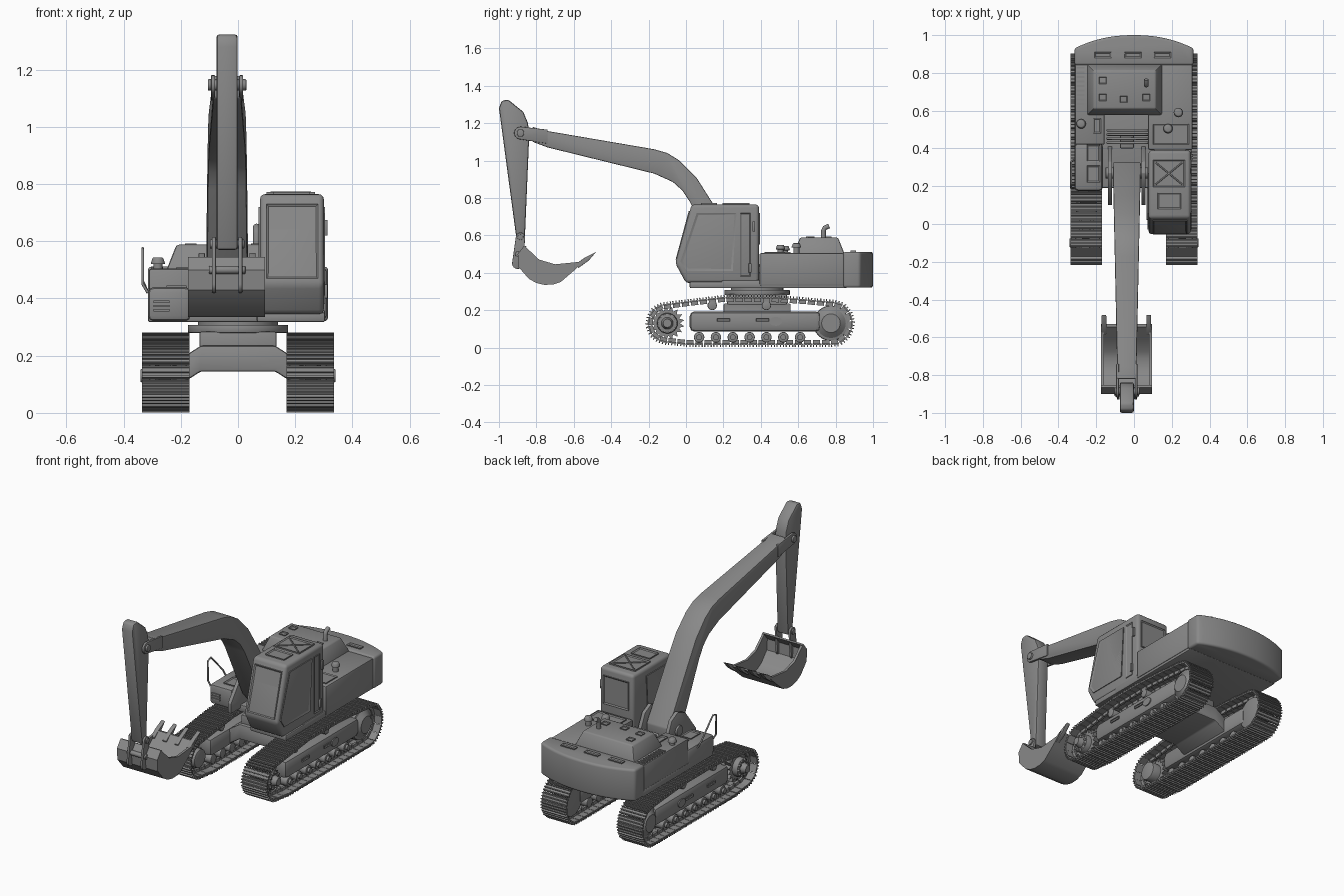
import bpy, bmesh
from math import sin, cos, pi, radians
from mathutils import Vector, Matrix

default_cube = bpy.data.objects.get("Cube")
if default_cube:
    bpy.data.objects.remove(default_cube)

grey = bpy.data.materials.new("plain grey")
grey.use_nodes = True
grey.diffuse_color = (.25, .25, .25, 1)
grey.node_tree.nodes["Principled BSDF"].inputs["Base Color"].default_value = grey.diffuse_color


# ---------- helpers ----------
def finish(name, bm, bevel=0, segments=2):
    """Bevel the hard edges, mark what stays sharp, and make the object."""
    bmesh.ops.recalc_face_normals(bm, faces=bm.faces)
    bm.normal_update()
    if bevel:
        hard = [e for e in bm.edges if e.calc_face_angle(0) > radians(30)]
        bmesh.ops.bevel(bm, geom=hard, offset=bevel, segments=segments,
                        profile=.5, affect='EDGES', clamp_overlap=True)
        bm.normal_update()
    for face in bm.faces:
        face.smooth = True
    for edge in bm.edges:
        edge.smooth = edge.calc_face_angle(0) < radians(35)
    mesh = bpy.data.meshes.new(name)
    bm.to_mesh(mesh)
    bm.free()
    mesh.materials.append(grey)
    obj = bpy.data.objects.new(name, mesh)
    bpy.context.scene.collection.objects.link(obj)
    return obj


def add_box(bm, size, matrix):
    bmesh.ops.create_cube(bm, size=1, matrix=matrix @ Matrix.Diagonal((*size, 1)))


def box(name, xs, ys, zs, bevel=.008):
    bm = bmesh.new()
    spans = (xs, ys, zs)
    centre = Vector([sum(s) / 2 for s in spans])
    add_box(bm, [s[1] - s[0] for s in spans], Matrix.Translation(centre))
    return finish(name, bm, bevel)


def place(axis, point, t):
    a, b = point
    return {"x": (t, a, b), "y": (a, t, b), "z": (a, b, t)}[axis]


def prism(name, points, axis, start, end, bevel=0, shape=None, inset=0, segments=2):
    """Extrude a flat profile along an axis; optionally sink its end face."""
    bm = bmesh.new()
    rings = [[bm.verts.new(place(axis, p, t)) for p in points] for t in (start, end)]
    bm.faces.new(rings[0])
    cap = bm.faces.new(rings[1])
    count = len(points)
    for i in range(count):
        j = (i + 1) % count
        bm.faces.new((rings[0][i], rings[0][j], rings[1][j], rings[1][i]))
    if shape:
        for vert in bm.verts:
            shape(vert.co)
    if inset:
        bmesh.ops.recalc_face_normals(bm, faces=bm.faces)
        bm.normal_update()
        bmesh.ops.inset_region(bm, faces=[cap], thickness=inset, depth=-.005)
    return finish(name, bm, bevel, segments)


def panel(name, xs, ys, axis, start, end, shape=None, inset=.01):
    (a, b), (c, d) = xs, ys
    return prism(name, [(a, c), (b, c), (b, d), (a, d)], axis, start, end,
                 shape=shape, inset=inset)


def rod(name, start, end, radius, end_radius=None, sides=24, bevel=0):
    bm = bmesh.new()
    start, end = Vector(start), Vector(end)
    way = end - start
    turn = way.to_track_quat('Z', 'Y').to_matrix().to_4x4()
    bmesh.ops.create_cone(bm, cap_ends=True, segments=sides, radius1=radius,
                          radius2=radius if end_radius is None else end_radius,
                          depth=way.length, matrix=Matrix.Translation((start + end) / 2) @ turn)
    return finish(name, bm, bevel)


def tube(name, points, radius):
    curve = bpy.data.curves.new(name, 'CURVE')
    curve.dimensions = '3D'
    curve.bevel_depth = radius
    curve.bevel_resolution = 2
    curve.use_fill_caps = True
    spline = curve.splines.new('POLY')
    spline.points.add(len(points) - 1)
    for target, p in zip(spline.points, points):
        target.co = (*p, 1)
    curve.materials.append(grey)
    bpy.context.scene.collection.objects.link(bpy.data.objects.new(name, curve))


def arc(centre, radius, first, last, steps=16):
    angles = [radians(first + (last - first) * i / steps) for i in range(steps + 1)]
    return [Vector((centre[0] + radius * cos(a), centre[1] + radius * sin(a))) for a in angles]


# ---------- crawler tracks ----------
sprocket, idler = (-.1, .13), (.775, .13)
loop = arc(sprocket, .1, 90, 260) + [Vector((.02, .017))] + arc(idler, .112, 270, 450)
loop += [Vector(p) for p in ((.6, .257), (.45, .266), (.2, .266), (.08, .252))]


def walk(path, count):
    """Evenly spaced points and directions round a closed path."""
    legs = [(p, path[(i + 1) % len(path)] - p) for i, p in enumerate(path)]
    step = sum(leg.length for _, leg in legs) / count
    travelled, reach = 0, 0
    for start, leg in legs:
        while reach < travelled + leg.length - 1e-6:
            yield start + leg.normalized() * (reach - travelled), leg.normalized(), step
            reach += step
        travelled += leg.length


for side, label in ((1, "left"), (-1, "right")):
    middle = side * .2525
    bm = bmesh.new()
    for spot, way, pitch in walk(loop, 50):
        frame = Matrix(((-1, 0, 0, middle), (0, way.x, way.y, spot.x),
                        (0, way.y, -way.x, spot.y), (0, 0, 0, 1)))
        add_box(bm, (.165, pitch * .94, .008), frame)
        for shift in (-.36, 0, .36):
            add_box(bm, (.165, .006, .012), frame @ Matrix.Translation((0, shift * pitch, .009)))
        for shift in (-.03, .03):
            add_box(bm, (.014, pitch * .8, .02), frame @ Matrix.Translation((shift, 0, -.012)))
    finish(label + "_track_shoes", bm)

    def across(name, y, z, radius, inner, outer, end_radius=None, bevel=0):
        return rod(f"{label}_{name}", (side * inner, y, z), (side * outer, y, z),
                   radius, end_radius, bevel=bevel)

    # drive sprocket, idler and rollers
    teeth = 17
    star = [arc(sprocket, .092 if i % 2 else .068, i * 180 / teeth, 0, 1)[0]
            for i in range(teeth * 2)]
    prism(label + "_sprocket", star, "x", side * .235, side * .275)
    across("sprocket_drum", *sprocket, .055, .18, .31, bevel=.008)
    across("sprocket_hub", *sprocket, .035, .3, .341, .022)
    for bolt in arc(sprocket, .045, 0, 324, 9):
        across("sprocket_bolt", *bolt, .007, .3, .318)
    across("idler_wheel", *idler, .095, .205, .285, bevel=.01)
    across("idler_cover", *idler, .085, .28, .31, .05)
    for i in range(7):
        across("track_roller", .07 + i * .09, .055, .028, .21, .295, bevel=.005)
        across("roller_cap", .07 + i * .09, .055, .015, .29, .308)
    for y in (.14, .43):
        across("carrier_roller", y, .225, .025, .2, .29, bevel=.005)

    # side beam with slots
    inner, outer = sorted((side * .195, side * .305))
    box(label + "_track_beam", (inner, outer), (.02, .72), (.085, .193), .025)
    for y in (.2, .41):
        panel(label + "_beam_slot", (y - .035, y + .035), (.14, .156), "x",
              side * .303, side * .311, inset=.004)
    prism(label + "_beam_cover", [((p.x - .48) * 1.4 + .48, p.y) for p in arc((.48, .14), .024, 0, 345, 23)],
          "x", side * .303, side * .311)

# ---------- undercarriage centre and swing ring ----------
cross = [(.2, .1), (.13, .145), (-.13, .145), (-.2, .1), (-.2, .19), (-.13, .235), (.13, .235), (.2, .19)]
prism("cross_frame", cross, "y", .2, .56, .008)
box("cross_frame_top", (-.135, .135), (.22, .54), (.2, .285))
rod("swing_ring", (0, .38, .28), (0, .38, .308), .175, sides=48, bevel=.004)
rod("swing_bearing", (0, .38, .3), (0, .38, .33), .14, sides=48)

# ---------- upper structure ----------
box("deck", (-.315, .305), (.19, .86), (.317, .36))
box("cab_floor", (.065, .305), (.02, .42), (.317, .352))
box("left_housing", (.075, .31), (.392, .845), (.33, .505), .01)
box("right_housing", (-.312, -.155), (.42, .845), (.33, .505), .01)
box("front_tank", (-.315, -.165), (.175, .43), (.32, .44), .02)
box("middle_housing", (-.16, .08), (.6, .845), (.33, .5))
rear = [(-.315 + .63 * i / 20, 1 - .07 * abs(i / 10 - 1) ** 2.2) for i in range(21)]
prism("counterweight", [(-.315, .84)] + rear + [(.315, .84)], "z", .32, .512, .014, segments=3)
for x in (-.165, -.005, .15):
    panel("counterweight_slot", (x - .045, x + .045), (.88, .91), "z", .511, .518)


def slope_ends(co):
    if co.z > .55:
        co.y += .035 if co.y < .7 else -.035


hood = [(-.25, .5), (-.215, .588), (.115, .588), (.15, .5)]
prism("engine_hood", hood, "y", .575, .848, .008, slope_ends)
for x, y in ((-.165, .76), (-.165, .67), (.065, .67), (-.055, .66)):
    panel("hood_vent", (x - .02, x + .02), (y - .018, y + .018), "z", .587, .593, inset=.005)
for i in range(9):
    y = .63 + i * .024
    box("side_louvre", (-.305, -.262), (y, y + .01), (.503, .511), 0)
for y in (.22, .33):
    panel("tank_lid", (-.25, -.18), (y, y + .09), "z", .439, .446)
panel("housing_lid", (-.215, -.175), (.48, .56), "z", .504, .511)
panel("left_lid", (.1, .29), (.42, .53), "z", .504, .511)
for z in (.355, .37, .385):
    box("tank_louvre", (-.295, -.24), (.169, .177), (z, z + .008), 0)

# exhaust, caps and filters
tube("exhaust_pipe", [(.065, .735, .57), (.065, .735, .625), (.065, .742, .64), (.065, .765, .65)], .013)
for x, y, z in ((.235, .59, .5), (.18, .505, .49), (-.28, .53, .485)):
    rod("filter_stem", (x, y, z), (x, y, z + .05), .016)
    rod("filter_cap", (x, y, z + .035), (x, y, z + .058), .026, .018, bevel=.003)
tube("handrail", [(-.315, .19, .42), (-.333, .19, .45), (-.333, .19, .565), (-.333, .22, .575),
                  (-.333, .33, .46), (-.315, .34, .42)], .005)

# valve block and hoses behind the boom
box("valve_block", (-.075, .0), (.4, .47), (.35, .46))
for i in range(4):
    y = .43 + i * .022
    tube("hose", [(-.14, y, .43), (-.11, y, .48), (.05, y, .48)]
         + [(.05 + .04 * sin(a * pi / 6), y, .44 + .04 * cos(a * pi / 6)) for a in range(1, 5)], .007)

# ---------- cab ----------
cab = [(.03, .765), (.39, .765), (.39, .345), (0, .345), (-.057, .45)]
prism("cab", cab, "x", .077, .3, .018, segments=3)
window = [(.058, .72), (.27, .72), (.25, .41), (.005, .41), (-.03, .46)]
for name, start, end in (("door_window", .297, .305), ("inner_window", .08, .072)):
    prism(name, window, "x", start, end, inset=.014)
panel("door_rear_panel", (.29, .345), (.38, .72), "x", .297, .304)
box("door_handle", (.3, .313), (.335, .35), (.4, .45), .003)
box("grab_handle", (.3, .313), (.355, .37), (.62, .675), .003)


def lean(co):
    co.y += (co.z - .45) * .27


panel("windscreen", (.1, .28), (.47, .73), "y", -.053, -.061, lean)
panel("rear_window", (.105, .275), (.55, .72), "y", .388, .396)
panel("roof_hatch", (.1, .27), (.195, .34), "z", .764, .773)
panel("front_roof_hatch", (.125, .25), (.08, .165), "z", .764, .772)
for y, z in ((.21, .325), (.325, .21)):
    tube("hatch_brace", [(.115, y, .77), (.255, z, .77)], .004)

# ---------- boom ----------
boom = [(-.82, 1.18), (-.755, 1.16), (-.17, 1.06), (-.1, 1.04), (-.035, 1), (.055, .91), (.15, .76),
        (.325, .47), (.325, .4), (.24, .38), (.195, .43), (.02, .78), (-.02, .84), (-.07, .885),
        (-.17, .93), (-.74, 1.07), (-.82, 1.1)]


def flare(co):
    half = .05 + .024 * min(1, max(0, (co.y + .8) / 1.1))
    co.x = -.038 + (half if co.x > 0 else -half)


prism("boom", boom, "x", -1, 1, .006, flare)
tip = arc((-.885, 1.147), .034, 90, 270, 10) + [Vector((-.74, 1.09)), Vector((-.74, 1.165))]
foot = [(.1, .34), (.1, .4), (.2, .53), (.27, .56), (.33, .53), (.42, .34)]
link = arc((-.885, .59), .025, 0, 180, 8) + arc((-.9, .45), .03, 180, 360, 8)
for name, profile, gap, thick in (("boom_fork", tip, .042, .014), ("boom_bracket", foot, .078, .022),
                                  ("bucket_link", link, .039, .014)):
    for side in (-1, 1):
        prism(name, profile, "x", -.038 + side * gap, -.038 + side * (gap + thick), .003)
for y, z, radius, half in ((-.885, 1.147, .02, .067), (-.885, .59, .016, .06),
                           (-.9, .5, .014, .064), (.27, .45, .03, .112)):
    rod("pivot_pin", (-.038 - half, y, z), (-.038 + half, y, z), radius, bevel=.003)

# ---------- stick and bucket ----------
stick = [(-1, 1.28), (-.985, 1.32), (-.95, 1.325), (-.87, 1.26), (-.845, 1.2), (-.838, 1.14),
         (-.862, .57), (-.905, .57)]
prism("stick", stick, "x", -.075, -.001, .01)
bowl = [(-.865, .545), (-.9, .5), (-.895, .43), (-.84, .367), (-.8, .345), (-.757, .335),
        (-.71, .337), (-.67, .35), (-.6, .41), (-.53, .475)]
lining = [(y + (-.72 - y) * .08, z + (.5 - z) * .08) for y, z in bowl]
prism("bucket_shell", bowl + lining[::-1], "x", -.172, .092)
rim = [(-.57, .458), (-.7, .445), (-.785, .47)]
for start in (-.174, .08):
    prism("bucket_side", bowl + rim, "x", start, start + .014)
for i in range(4):
    x = -.172 + i * .079
    prism("bucket_tooth", [(-.575, .425), (-.52, .465), (-.48, .512), (-.54, .482), (-.585, .45)],
          "x", x, x + .026, .003)
